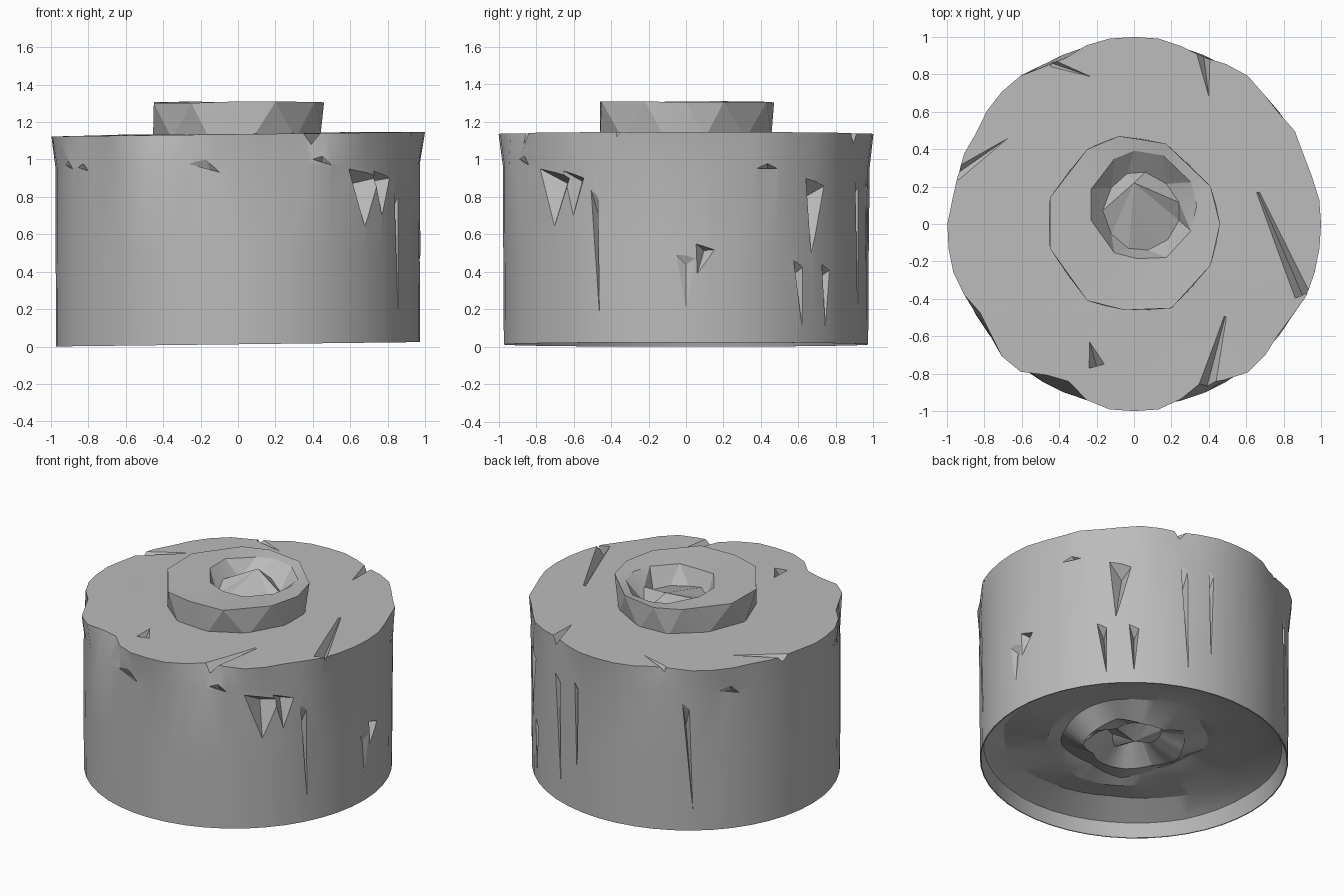
import bpy, bmesh, math, random
from mathutils import Vector

random.seed(4)
if "Cube" in bpy.data.objects:
    bpy.data.objects.remove(bpy.data.objects["Cube"], do_unlink=True)

grey = bpy.data.materials.new("plain grey")
grey.use_nodes = True
grey.diffuse_color = (0.5, 0.5, 0.5, 1)
grey.node_tree.nodes["Principled BSDF"].inputs["Base Color"].default_value = (0.5, 0.5, 0.5, 1)

SEG = 48


def polar(radius, degrees, z):
    a = math.radians(degrees)
    return Vector((radius * math.cos(a), radius * math.sin(a), z))


def make_object(name, bm):
    bmesh.ops.recalc_face_normals(bm, faces=bm.faces[:])
    mesh = bpy.data.meshes.new(name)
    bm.to_mesh(mesh)
    bm.free()
    mesh.materials.append(grey)
    obj = bpy.data.objects.new(name, mesh)
    bpy.context.collection.objects.link(obj)
    return obj


def skin(bm, loops):
    """Join equal-length loops of points and close both ends to centre points."""
    first, *rings, last = loops
    rings = [[bm.verts.new(p) for p in ring] for ring in rings]
    n = len(rings[0])
    for lower, upper in zip(rings, rings[1:]):
        for i in range(n):
            k = (i + 1) % n
            bm.faces.new((lower[i], lower[k], upper[k], upper[i]))
    for tip, ring in ((first, rings[0]), (last, rings[-1])):
        v = bm.verts.new(tip)
        for i in range(n):
            bm.faces.new((ring[i], ring[(i + 1) % n], v))


def smooth(obj, degrees):
    bpy.ops.object.select_all(action="DESELECT")
    obj.select_set(True)
    bpy.context.view_layer.objects.active = obj
    bpy.ops.object.shade_smooth_by_angle(angle=math.radians(degrees))


# Worn outline of the flange: angle and depth of each chipped notch
notches = {20: .025, 40: .03, 68: .035, 115: .05, 152: .03, 168: .03, 212: .06,
           245: .11, 293: .08, 325: .035}


def rim_radius(degrees):
    bite = 0
    for angle, depth in notches.items():
        gap = abs((degrees - angle + 180) % 360 - 180)
        bite = max(bite, depth * max(0, 1 - gap / 13))
    return 1 - bite


def ring(radius, z, rough=0):
    """Circle of points; rough ones wander in coarse facets."""
    keys = [(random.uniform(-rough, rough), random.uniform(-rough, rough)) for _ in range(12)]
    points = []
    for i in range(SEG):
        a, b, t = keys[i // 4], keys[(i // 4 + 1) % 12], i % 4 / 4
        dr, dz = (a[k] * (1 - t) + b[k] * t for k in (0, 1))
        angle = i * 360 / SEG
        r = radius(angle) if callable(radius) else radius
        points.append(polar(r + dr, angle, z + dz))
    return points


# Body: drum with a shallow rough hollow below and a flared flange above
body_bm = bmesh.new()
skin(body_bm, [
    Vector((0, 0, .15)),
    ring(.16, .22, .04), ring(.3, .13, .04), ring(.46, .2, .04),
    ring(.56, .16, .03), ring(.8, .18, .025), ring(.94, .11, .012),
    ring(.965, .012), ring(.972, .012), ring(.975, .5),
    ring(.977, .965, .006), ring(rim_radius, 1.135),
    ring(.7, 1.137, .004), ring(.4, 1.137),
    Vector((0, 0, 1.137)),
])
for v in body_bm.verts:
    v.co.z += .012 * v.co.x
body = make_object("drum_body", body_bm)

# Cutters: sharp four-cornered wedges
cut_bm = bmesh.new()


def wedge(*corners):
    v = [cut_bm.verts.new(c) for c in corners]
    for skip in range(4):
        cut_bm.faces.new([v[i] for i in range(4) if i != skip])


def side_gash(angle, low, high, width, depth, lean=0):
    wedge(polar(.985, angle + lean, low),
          polar(1.02, angle - width, high), polar(1.02, angle + width, high - .06),
          polar(.97 - depth, angle, low * .3 + high * .7))


def top_groove(start, end, width, depth):
    a, b = Vector((*start, 1.16)), Vector((*end, 1.16))
    side = (b - a).cross(Vector((0, 0, 1))).normalized() * width
    wedge(a - Vector((0, 0, .02)), b + side, b - side, b - Vector((0, 0, depth)))


# Tears in the side wall
for gash in ((-46, .62, .98, 9, .09), (-38, .68, .97, 6, .07), (0, .06, .6, 9, .015),
             (6, .36, .58, 5, .05, -3), (38, .04, .52, 3, .06, 2), (45, .45, .95, 6, .07, -2),
             (50, .04, .5, 3, .06), (69, .04, 1, 2, .07, 2), (80, .15, 1, 1.5, .06),
             (125, .04, 1, 2, .06, 3), (-30, .05, .95, 2, .05, 2)):
    side_gash(*gash)


def flange_chip(angle, width, low, high):
    wedge(polar(.945, angle + width * .3, low), polar(1.03, angle - width, high - .07),
          polar(1.03, angle + width, low), polar(1.03, angle, high))


# Chips under the flange
for chip in ((-102, 11, .93, 1.1), (-64, 8, .97, 1.12), (-150, 8, .94, 1.06),
             (25, 8, .95, 1.02), (140, 9, .94, 1.08), (200, 8, .95, 1.08)):
    flange_chip(*chip)

# Creases in the top face
top_groove((.62, .27), (.9, -.38), .05, .08)
top_groove((-.6, .51), (-.96, .26), .06, .08)
top_groove((.4, .68), (.37, .92), .05, .08)
top_groove((-.24, -.62), (-.2, -.76), .06, .09)
top_groove((.5, -.45), (.39, -.87), .06, .08)
top_groove((-.18, .77), (-.44, .86), .04, .06)

cutter = make_object("wear_cutter", cut_bm)
cutter.hide_render = True
boolean = body.modifiers.new("wear", "BOOLEAN")
boolean.operation = "DIFFERENCE"
boolean.solver = "EXACT"
boolean.use_self = True
boolean.object = cutter
smooth(body, 25)
bpy.ops.object.modifier_apply(modifier="wear")
bpy.data.objects.remove(cutter, do_unlink=True)

# Knob: uneven polygon with an off-centre recess and a crooked peak inside
outline = [Vector(p) for p in (
    (.46, 0), (.41, .2), (.17, .43), (-.08, .47), (-.25, .4), (-.45, .14),
    (-.45, -.13), (-.25, -.41), (-.05, -.46), (.2, -.45), (.41, -.22))]
between = [p.lerp(outline[(i + 1) % len(outline)], .5) for i, p in enumerate(outline)]


def knob_loop(points, scale, z, rough=0, shift=(0, 0)):
    return [Vector((*(p * scale + Vector(shift)), z + random.uniform(-rough, rough)))
            for p in points]


knob_bm = bmesh.new()
skin(knob_bm, [
    Vector((0, 0, 1.11)),
    knob_loop(between, 1.01, 1.11), knob_loop(outline, 1, 1.305, .004),
    knob_loop(outline, .62, 1.3, .012, (.05, .1)),
    knob_loop(between, .46, 1.2, .03, (.04, .07)),
    Vector((0, .22, 1.29)),
])
bmesh.ops.triangulate(knob_bm, faces=knob_bm.faces[:])
knob = make_object("top_knob", knob_bm)
smooth(knob, 15)
